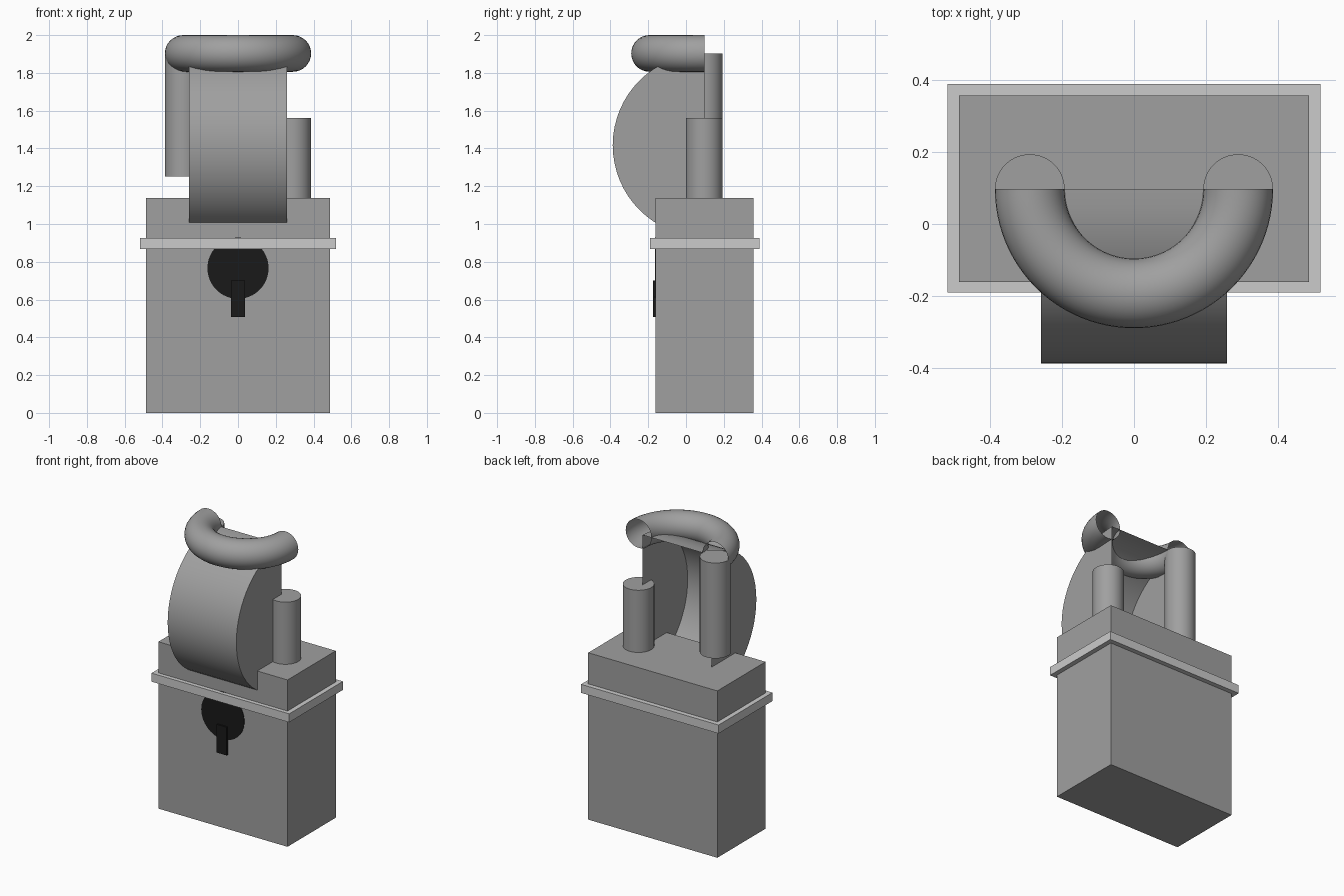
import bpy, bmesh
from math import pi, radians
from mathutils import Matrix, Vector

if "Cube" in bpy.data.objects:
    bpy.data.objects.remove(bpy.data.objects["Cube"])


def material(name, v):
    m = bpy.data.materials.new(name)
    m.diffuse_color = (v, v, v, 1)
    m.use_nodes = True
    m.node_tree.nodes["Principled BSDF"].inputs["Base Color"].default_value = m.diffuse_color
    return m


STEEL = material("steel", 0.35)
LIGHT = material("light_trim", 0.7)
BLACK = material("black", 0.01)


def finish(bm, name, mat, smooth=False):
    bmesh.ops.recalc_face_normals(bm, faces=bm.faces)
    me = bpy.data.meshes.new(name)
    bm.to_mesh(me)
    bm.free()
    me.materials.append(mat)
    ob = bpy.data.objects.new(name, me)
    bpy.context.collection.objects.link(ob)
    if smooth:
        bpy.ops.object.select_all(action='DESELECT')
        ob.select_set(True)
        bpy.context.view_layer.objects.active = ob
        bpy.ops.object.shade_smooth_by_angle(angle=radians(35))
    return ob


def box(name, lo, hi, mat):
    lo, hi = Vector(lo), Vector(hi)
    bm = bmesh.new()
    bmesh.ops.create_cube(bm, size=1, matrix=Matrix.Translation((lo + hi) / 2)
                          @ Matrix.Diagonal((*(hi - lo), 1)))
    finish(bm, name, mat)


def cylinder(name, centre, r, depth, mat, axis='Z', cut_y=None):
    rot = {'Z': Matrix(), 'X': Matrix.Rotation(pi / 2, 4, 'Y'),
           'Y': Matrix.Rotation(pi / 2, 4, 'X')}[axis]
    bm = bmesh.new()
    bmesh.ops.create_cone(bm, cap_ends=True, segments=64, radius1=r, radius2=r,
                          depth=depth, matrix=Matrix.Translation(centre) @ rot)
    if cut_y is not None:  # keep only the front half, left open behind
        bmesh.ops.bisect_plane(bm, geom=bm.verts[:] + bm.edges[:] + bm.faces[:],
                               dist=1e-4, plane_co=(0, cut_y, 0),
                               plane_no=(0, 1, 0), clear_outer=True)
    finish(bm, name, mat, True)


R, TUBE, BACK, TOP = 0.29, 0.097, 0.097, 1.903

# Lock body and the band around it
box("lock_body", (-0.487, -0.162, 0), (0.487, 0.358, 1.138), STEEL)
box("trim_band", (-0.519, -0.19, 0.868), (0.519, 0.39, 0.926), LIGHT)

# Keyhole
cylinder("keyhole_disc", (0, -0.16, 0.766), 0.162, 0.01, BLACK, 'Y')
box("keyhole_slot", (-0.038, -0.176, 0.508), (0.038, -0.155, 0.70), BLACK)

# Curved half drum, open at the back
cylinder("half_drum", (0, BACK, 1.417), 0.485, 0.518, STEEL, 'X', BACK)

# Shackle legs: the left one floats high, the right one enters the body
for name, x, z0, z1 in (("left_leg", -R, 1.252, TOP), ("right_leg", R, 0.912, 1.562)):
    cylinder(name, (x, BACK, (z0 + z1) / 2), TUBE, z1 - z0, STEEL)

# Shackle bow: half ring bending forward, with open ends
bm = bmesh.new()
ring = bmesh.ops.create_circle(bm, segments=32, radius=TUBE,
                               matrix=Matrix.Translation((R, BACK, TOP))
                               @ Matrix.Rotation(pi / 2, 4, 'X'))
bmesh.ops.spin(bm, geom=ring["verts"] + bm.edges[:], cent=(0, BACK, TOP),
               axis=(0, 0, 1), angle=-pi, steps=48)
finish(bm, "shackle_bow", STEEL, True)
